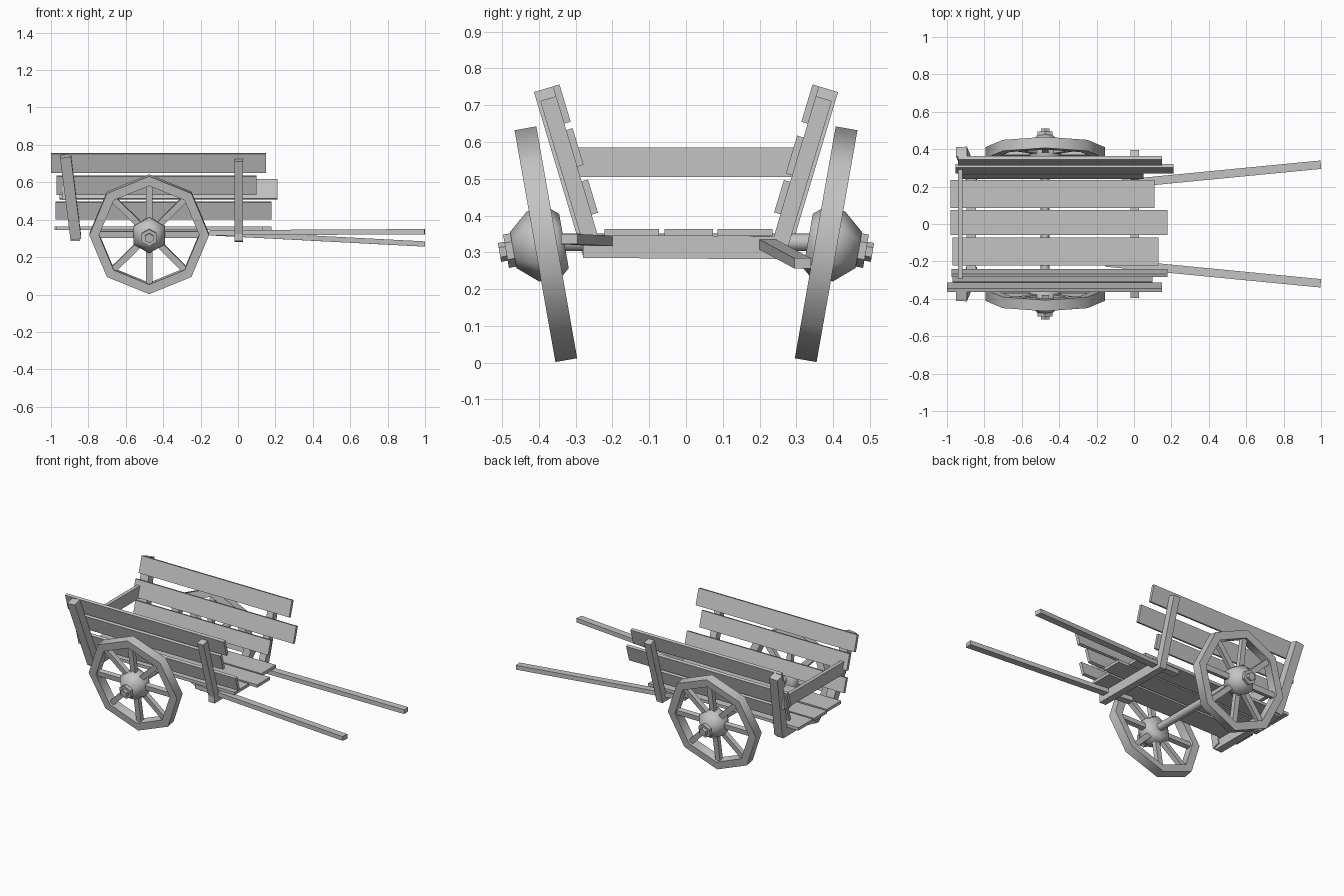
import bpy, bmesh, math
from mathutils import Matrix, Vector

cube = bpy.data.objects.get("Cube")
if cube:
    bpy.data.objects.remove(cube, do_unlink=True)

grey = bpy.data.materials.new("plain grey wood")
grey.use_nodes = True
GREY = (0.55, 0.55, 0.55, 1)
grey.diffuse_color = GREY
grey.node_tree.nodes["Principled BSDF"].inputs["Base Color"].default_value = GREY


def finish(name, bm, smooth=0):
    bmesh.ops.recalc_face_normals(bm, faces=bm.faces)
    mesh = bpy.data.meshes.new(name)
    bm.to_mesh(mesh)
    bm.free()
    mesh.materials.append(grey)
    obj = bpy.data.objects.new(name, mesh)
    bpy.context.collection.objects.link(obj)
    if smooth:
        bpy.ops.object.select_all(action='DESELECT')
        obj.select_set(True)
        bpy.context.view_layer.objects.active = obj
        bpy.ops.object.shade_smooth_by_angle(angle=math.radians(smooth))
    return obj


def add_beam(bm, start, end, width, thick, normal, taper=1.0):
    """Box from start to end; thick is measured along normal, width across it."""
    start, end = Vector(start), Vector(end)
    along = (end - start).normalized()
    side = Vector(normal).cross(along).normalized()
    up = along.cross(side)
    rot = Matrix((along, side, up)).transposed().to_4x4()
    verts = bmesh.ops.create_cube(bm, size=1)["verts"]
    for v in verts:
        scale = taper if v.co.x > 0 else 1
        v.co = Vector((v.co.x * (end - start).length, v.co.y * width * scale, v.co.z * thick))
    bmesh.ops.transform(bm, verts=verts, matrix=Matrix.Translation((start + end) / 2) @ rot)


def beam(name, *args, **kw):
    bm = bmesh.new()
    add_beam(bm, *args, **kw)
    return finish(name, bm)


def lathe(name, profile, sides, matrix, closed=False, smooth=0):
    """Turn (radius, height) points round local z."""
    bm = bmesh.new()
    rings = [[bm.verts.new((r * math.cos(a), r * math.sin(a), h)) for r, h in profile]
             for a in (math.tau * i / sides for i in range(sides))]
    n = len(profile)
    for i in range(sides):
        p, q = rings[i], rings[(i + 1) % sides]
        for j in range(n if closed else n - 1):
            k = (j + 1) % n
            bm.faces.new((p[j], p[k], q[k], q[j]))
    if not closed:
        bm.faces.new([r[0] for r in rings])
        bm.faces.new([r[-1] for r in rings])
    bm.transform(matrix)
    return finish(name, bm, smooth)


# Wheels, splayed outward at the top
TILT = math.radians(10)
AXLE_X, AXLE_Z = -0.475, 0.322
for s, label in ((1, "left"), (-1, "right")):
    up = Vector((0, s * math.sin(TILT), math.cos(TILT)))
    out = Vector((0, s * math.cos(TILT), -math.sin(TILT)))
    frame = Matrix((up, out.cross(up), out)).transposed().to_4x4()
    frame = Matrix.Translation((AXLE_X, s * 0.381, AXLE_Z)) @ frame
    lathe(label + "_wheel_rim", [(0.32, -0.03), (0.32, 0.03), (0.268, 0.03), (0.268, -0.03)],
          8, frame, closed=True, smooth=50)
    lathe(label + "_wheel_hub", [(0.075, -0.05), (0.092, -0.03), (0.097, 0.035), (0.05, 0.09)],
          6, frame, smooth=65)
    lathe(label + "_hub_nut", [(0.046, 0.085), (0.046, 0.11)], 6, frame)
    lathe(label + "_axle_end", [(0.026, 0.1), (0.026, 0.128)], 6, frame)
    bm = bmesh.new()
    for i in range(8):
        a = math.tau * i / 8
        d = Vector((math.cos(a), math.sin(a), 0))
        add_beam(bm, d * 0.06, d * 0.275, 0.034, 0.03, (0, 0, 1))
    bm.transform(frame)
    finish(label + "_wheel_spokes", bm)

lathe("axle", [(0.024, -0.37), (0.024, 0.37)], 8,
      Matrix.Translation((AXLE_X, 0, 0.327)) @ Matrix.Rotation(math.pi / 2, 4, 'X'), smooth=50)

# Floor planks
for i, (y, width, x0, x1) in enumerate(((0.16, 0.15, -0.98, 0.11),
                                        (0.008, 0.132, -0.98, 0.18),
                                        (-0.147, 0.148, -0.97, 0.13))):
    beam(f"floor_plank_{i + 1}", (x0, y, 0.354), (x1, y, 0.354), width, 0.019, (0, 0, 1))

# Leaning sides: planks inside, posts outside
LEAN = 0.3


def side_y(z, offset=0.0):
    return 0.262 + (z - 0.45) * LEAN + offset * math.hypot(1, LEAN)


SIDES = {
    "left": (1, ((0.703, 0.106, -0.94, 0.15), (0.563, 0.108, -0.955, 0.21),
                 (0.45, 0.092, -0.93, 0.05))),
    "right": (-1, ((0.703, 0.106, -1.0, 0.15), (0.585, 0.104, -0.97, 0.10),
                   (0.45, 0.094, -0.975, 0.18))),
}
for label, (s, planks) in SIDES.items():
    normal = (0, s, -LEAN)
    for i, (z, width, x0, x1) in enumerate(planks):
        y = s * side_y(z)
        beam(f"{label}_side_plank_{i + 1}", (x0, y, z), (x1, y, z), width, 0.019, normal)
    beam(label + "_front_post", (0.004, s * side_y(0.29, 0.031), 0.29),
         (0.004, s * side_y(0.718, 0.031), 0.718), 0.045, 0.045, normal)
    beam(label + "_rear_post", (-0.867, s * side_y(0.302, 0.036), 0.302),
         (-0.922, s * side_y(0.74, 0.036), 0.74), 0.058, 0.054, normal)

# Tailboard and cross beams under the floor
beam("tailboard", (-0.928, -0.31, 0.545), (-0.928, 0.33, 0.545), 0.08, 0.024, (1, 0, 0))
beam("front_cross_beam", (0.004, -0.28, 0.316), (0.004, 0.27, 0.312), 0.045, 0.062, (0, 0, 1))
beam("rear_cross_beam", (-0.87, -0.27, 0.314), (-0.87, 0.27, 0.314), 0.05, 0.058, (0, 0, 1))

# Pulling shafts, one sagging lower than the other
for label, s, z_end in (("left", 1, 0.27), ("right", -1, 0.336)):
    beam(label + "_shaft", (-0.15, s * 0.206, 0.33), (0.998, s * 0.317, z_end),
         0.045, 0.028, (0, 0, 1))
